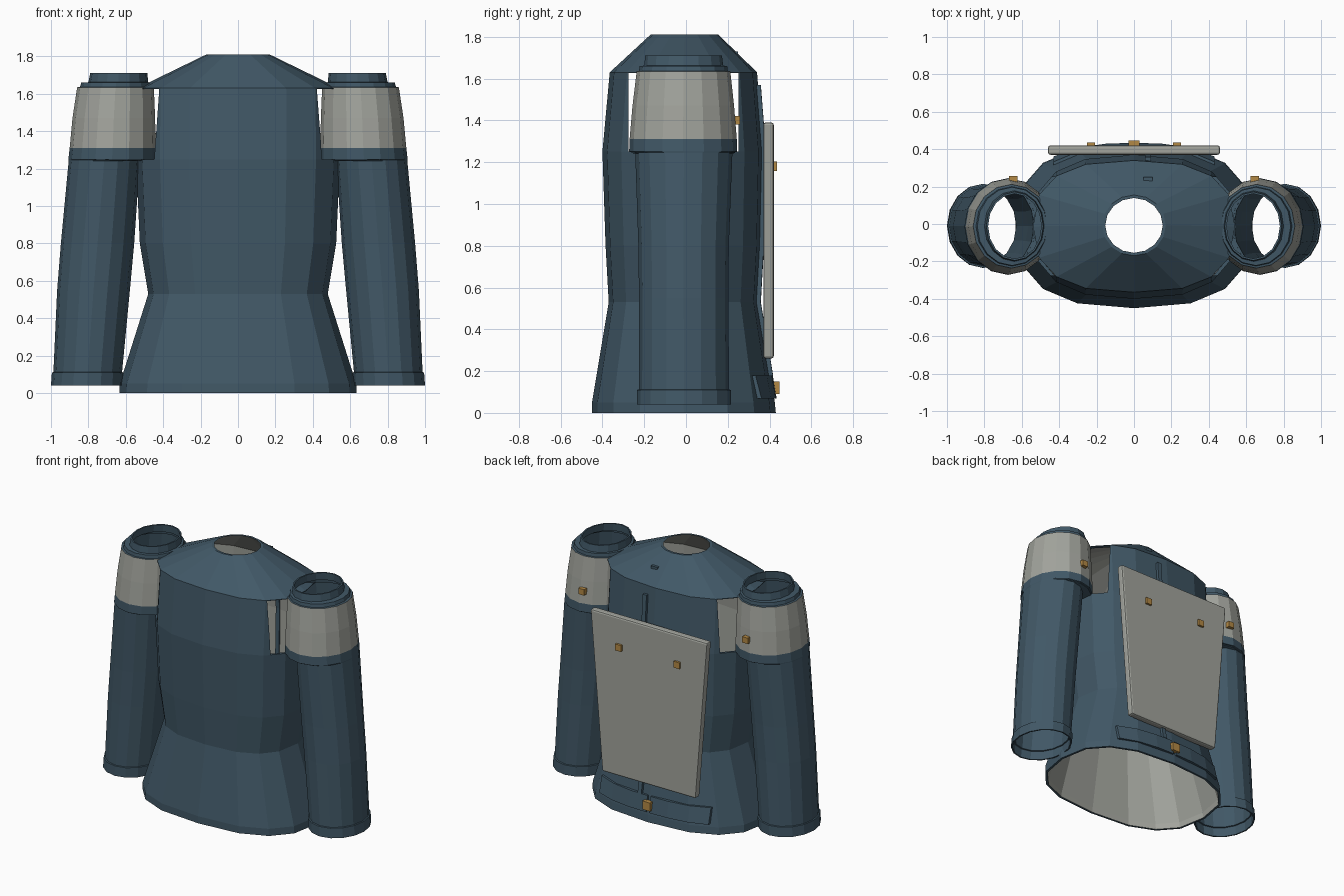
import bpy, bmesh, math
from mathutils import Vector

if "Cube" in bpy.data.objects:
    bpy.data.objects.remove(bpy.data.objects["Cube"])


def material(name, rgb):
    m = bpy.data.materials.new(name)
    m.diffuse_color = (*rgb, 1)
    m.use_nodes = True
    m.node_tree.nodes["Principled BSDF"].inputs["Base Color"].default_value = m.diffuse_color
    return m


BLUE = material("slate_blue", (0.053, 0.098, 0.135))
GREY = material("warm_grey", (0.36, 0.37, 0.335))
GOLD = material("brass", (0.45, 0.25, 0.06))


def finish(name, bm, mats):
    bmesh.ops.recalc_face_normals(bm, faces=bm.faces)
    me = bpy.data.meshes.new(name)
    bm.to_mesh(me)
    bm.free()
    for m in mats:
        me.materials.append(m)
    ob = bpy.data.objects.new(name, me)
    bpy.context.collection.objects.link(ob)
    return ob


def oval(x0, x1, y0, y1, z, e, n):
    """Superellipse ring filling the given x and y range."""
    pts = []
    for i in range(n):
        a = 2 * math.pi * i / n
        c, s = math.cos(a), math.sin(a)
        px = math.copysign(abs(c) ** (2 / e), c) if abs(c) > 1e-6 else 0
        py = math.copysign(abs(s) ** (2 / e), s) if abs(s) > 1e-6 else 0
        pts.append(((x0 + x1) / 2 + px * (x1 - x0) / 2,
                    (y0 + y1) / 2 + py * (y1 - y0) / 2, z))
    return pts


def shell(name, rows, n, wall, inner_mat):
    """Hollow open-ended tube; rows are (z, x0, x1, y0, y1, exponent, material of the face above)."""
    bm = bmesh.new()
    loops = [(oval(x0, x1, y0, y1, z, e, n), m) for z, x0, x1, y0, y1, e, m in rows]
    loops[-1] = (loops[-1][0], 0)
    inner = [oval(x0 + wall, x1 - wall, y0 + wall, y1 - wall,
                  z - (wall * 0.6 if 0 < i < len(rows) - 1 else 0), e, n)
             for i, (z, x0, x1, y0, y1, e, m) in enumerate(rows)]
    loops += [(p, inner_mat) for p in reversed(inner)]
    loops[-1] = (loops[-1][0], 0)
    rings = [[bm.verts.new(p) for p in pts] for pts, m in loops]
    for k in range(len(rings)):
        a, b = rings[k], rings[(k + 1) % len(rings)]
        for i in range(n):
            j = (i + 1) % n
            bm.faces.new((a[i], a[j], b[j], b[i])).material_index = loops[k][1]
    return finish(name, bm, [BLUE, GREY])


def box(name, centre, size, mat, taper=1.0, bevel=0.0):
    bm = bmesh.new()
    bmesh.ops.create_cube(bm, size=1)
    for v in bm.verts:
        k = taper if v.co.z < 0 else 1
        v.co = Vector((v.co.x * size[0] * k, v.co.y * size[1], v.co.z * size[2])) + Vector(centre)
    if bevel:
        bmesh.ops.bevel(bm, geom=bm.edges[:], offset=bevel, segments=2, profile=0.5, affect='EDGES')
    return finish(name, bm, [mat])


# Torso: flared hem, narrow waist, chest and sloping shoulders
TORSO = [(0.00, 0.635, -0.45, 0.43, 2.6), (0.05, 0.632, -0.45, 0.425, 2.6),
         (0.53, 0.48, -0.37, 0.345, 2.6), (0.80, 0.525, -0.385, 0.36, 2.6),
         (1.25, 0.545, -0.40, 0.37, 2.6), (1.63, 0.54, -0.365, 0.34, 2.6),
         (1.81, 0.17, -0.17, 0.155, 2.0)]
torso = shell("torso", [(z, -x, x, y0, y1, e, 0) for z, x, y0, y1, e in TORSO], 16, 0.016, 1)

# Arm openings cut through the torso sides
cutter = box("armhole_cutter", (0, -0.012, 1.438), (2, 0.525, 0.376), BLUE)
cutter.hide_render = True
cutter.hide_set(True)
mod = torso.modifiers.new("armholes", 'BOOLEAN')
mod.operation = 'DIFFERENCE'
mod.solver = 'EXACT'
mod.object = cutter

# Sleeves with cuff, shoulder band, lip and collar: z, inner x, outer x, y range, material
SLEEVE = [(0.04, 0.615, 1.00, -0.235, 0.215, 0), (0.11, 0.612, 0.995, -0.235, 0.215, 0),
          (0.112, 0.62, 0.987, -0.226, 0.206, 0), (0.55, 0.578, 0.967, -0.225, 0.203, 0),
          (0.80, 0.555, 0.947, -0.228, 0.205, 0), (1.245, 0.525, 0.905, -0.243, 0.222, 0),
          (1.25, 0.44, 0.907, -0.272, 0.245, 0), (1.31, 0.44, 0.90, -0.270, 0.243, 1),
          (1.47, 0.443, 0.885, -0.256, 0.230, 1), (1.635, 0.45, 0.86, -0.236, 0.212, 0),
          (1.637, 0.46, 0.845, -0.225, 0.20, 0), (1.66, 0.465, 0.838, -0.222, 0.197, 0),
          (1.662, 0.48, 0.80, -0.20, 0.178, 0), (1.71, 0.485, 0.79, -0.195, 0.172, 0)]
for side, s in (("left", -1), ("right", 1)):
    rows = [(z, min(s * a, s * b), max(s * a, s * b), y0, y1, 2.0, m)
            for z, a, b, y0, y1, m in SLEEVE]
    shell(side + "_sleeve", rows, 16, 0.01, 0)
    box(side + "_shoulder_stud", (s * 0.645, 0.24, 1.40), (0.045, 0.035, 0.042), GOLD)
    box(side + "_plate_stud", (s * 0.23, 0.424, 1.18), (0.045, 0.024, 0.045), GOLD)

# Tapered back plate
box("back_plate", (0, 0.395, 0.825), (0.92, 0.05, 1.13), GREY, taper=0.8, bevel=0.012)


def back_y(x, z):
    """Depth of the torso back at a given width and height."""
    for (z0, a0, _, b0, e0), (z1, a1, f1, b1, e1) in zip(TORSO, TORSO[1:]):
        if z <= z1:
            t = (z - z0) / (z1 - z0)
            rx, yb = a0 + t * (a1 - a0), b0 + t * (b1 - b0)
            break
    half = yb + 0.012
    return -0.012 + half * (1 - (abs(x) / rx) ** 2.6) ** (1 / 2.6)


def strip(name, xs, zs, lift, mat):
    """Thin strip lying on the torso back."""
    bm = bmesh.new()
    layers = [[[bm.verts.new((x, back_y(x, z) + d, z)) for x in xs] for z in zs] for d in (lift, -0.03)]
    f, b = layers
    nz, nx = len(zs), len(xs)
    for g in layers:
        for i in range(nz - 1):
            for j in range(nx - 1):
                bm.faces.new((g[i][j], g[i][j + 1], g[i + 1][j + 1], g[i + 1][j]))
    for i in range(nz - 1):
        for j in (0, nx - 1):
            bm.faces.new((f[i][j], f[i + 1][j], b[i + 1][j], b[i][j]))
    for j in range(nx - 1):
        for i in (0, nz - 1):
            bm.faces.new((f[i][j], f[i][j + 1], b[i][j + 1], b[i][j]))
    return finish(name, bm, [mat])


# Hem belt panels, spine strap and buckle
for side, s in (("left", -1), ("right", 1)):
    strip(side + "_belt_panel", [s * x for x in (0.012, 0.15, 0.30, 0.43)], (0.07, 0.18), 0.012, BLUE)
strip("spine_strap", (0.06, 0.09), (0.18, 0.53, 0.80, 1.25, 1.57), 0.014, BLUE)
box("belt_buckle", (0, 0.43, 0.12), (0.06, 0.035, 0.06), GOLD)

# Small clip on the rear shoulder slope
box("shoulder_clip", (0.075, 0.24, 1.712), (0.05, 0.02, 0.035), BLUE)
